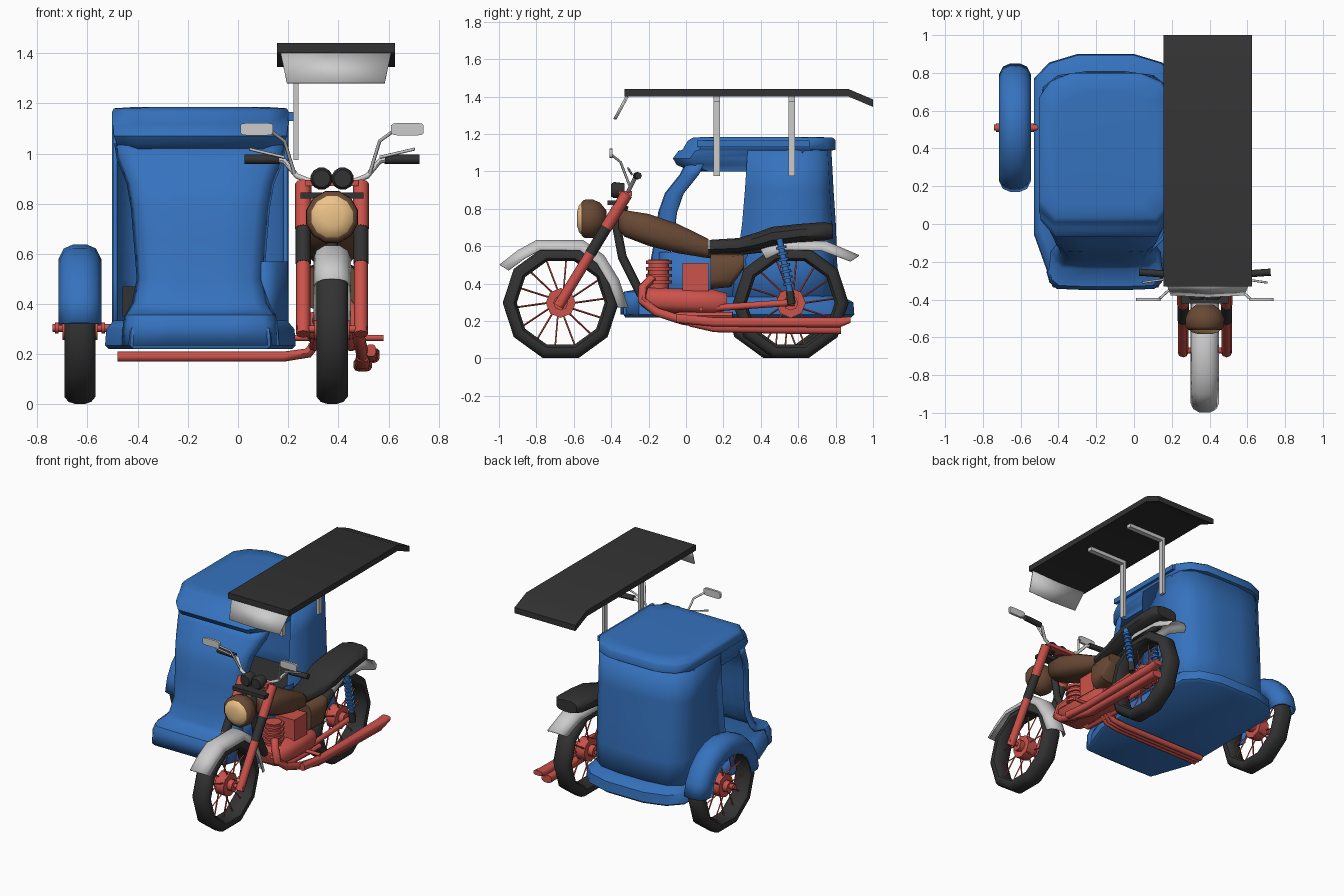
import bpy, bmesh
from math import cos, sin, pi, radians, copysign
from mathutils import Vector as V

if "Cube" in bpy.data.objects:
    bpy.data.objects.remove(bpy.data.objects["Cube"])

def paint(name, *rgb):
    m = bpy.data.materials.new(name)
    m.use_nodes = True
    m.diffuse_color = (*rgb, 1)
    m.node_tree.nodes["Principled BSDF"].inputs["Base Color"].default_value = (*rgb, 1)
    return m

BLUE, RED = paint("blue_paint", .036, .17, .52), paint("red_paint", .6, .085, .07)
BLACK, BROWN = paint("black_rubber", .032, .032, .032), paint("brown_paint", .14, .066, .035)
SILVER, CREAM = paint("silver_metal", .55, .55, .55), paint("lamp_glass", .85, .55, .25)
BIKE, BODY = .375, -.15      # centre planes of motorcycle and sidecar

def finish(name, data, mat, thick=0):
    ob = bpy.data.objects.new(name, data)
    bpy.context.collection.objects.link(ob)
    data.materials.append(mat)
    bpy.ops.object.select_all(action='DESELECT')
    ob.select_set(True)
    bpy.context.view_layer.objects.active = ob
    if ob.type == 'CURVE':
        bpy.ops.object.convert(target='MESH')
    if thick:
        mod = ob.modifiers.new("thickness", 'SOLIDIFY')
        mod.thickness, mod.offset = thick, 0
    bpy.ops.object.shade_smooth_by_angle(angle=radians(46))

def loft(name, rings, mat, closed=True, loop=False, thick=0):
    """Skin a surface over equal-length rows of points."""
    bm = bmesh.new()
    rows = [[bm.verts.new(p) for p in r] for r in rings]
    n = len(rows[0])
    for a, b in list(zip(rows, rows[1:])) + ([(rows[-1], rows[0])] if loop else []):
        for i in range(n if closed else n - 1):
            j = (i + 1) % n
            bm.faces.new((a[i], a[j], b[j], b[i]))
    if closed and not loop:
        bm.faces.new(rows[0][::-1])
        bm.faces.new(rows[-1])
    bmesh.ops.recalc_face_normals(bm, faces=bm.faces)
    me = bpy.data.meshes.new(name)
    bm.to_mesh(me)
    bm.free()
    finish(name, me, mat, thick)

def box(name, x0, x1, y0, y1, z0, z1, mat):
    loft(name, [[(x, y0, z0), (x, y1, z0), (x, y1, z1), (x, y0, z1)] for x in (x0, x1)], mat)

def hull(name, cx, stations, mat, e=.7):
    """Rounded sections (y, low z, high z, half width) joined along y."""
    rings = []
    for y, lo, hi, hw in stations:
        turn = [(cos(a), sin(a)) for a in (pi * (i + .5) / 6 for i in range(12))]
        rings.append([(cx + hw * copysign(abs(c) ** e, c), y,
                       (lo + hi) / 2 + (hi - lo) / 2 * copysign(abs(s) ** e, s)) for c, s in turn])
    loft(name, rings, mat)

def round_hull(name, x, z, stations, mat):
    hull(name, x, [(y, z - r, z + r, r) for y, r in stations], mat, 1)

def tubes(name, paths, r, mat, res=2):
    cu = bpy.data.curves.new(name, 'CURVE')
    cu.dimensions, cu.bevel_depth, cu.bevel_resolution, cu.use_fill_caps = '3D', r, res, True
    for pts in paths:
        sp = cu.splines.new('POLY')
        sp.points.add(len(pts) - 1)
        for p, q in zip(sp.points, pts):
            p.co = (*q, 1)
    finish(name, cu, mat)

def around(half, c, a0, a1, n):
    """Mirrored half profile (x offset, radius) turned about an x axis through c."""
    profile = half + [(-d, r) for d, r in reversed(half)]
    return [[(c[0] + d, c[1] + r * cos(a), c[2] + r * sin(a)) for d, r in profile]
            for a in (a0 + (a1 - a0) * i / n for i in range(n + 1))]

# Wheels: ten-sided tyres, hubs and wire spokes
def wheel(name, c):
    tyre = [(-.04, .235), (-.06, .25), (-.0625, .28), (-.045, .302), (-.02, .31)]
    loft(name + "_tyre", around(tyre, c, 0, 2 * pi, 10)[:-1], BLACK, loop=True)
    for part, r, w in (("hub", .08, .035), ("hub_core", .04, .07)):
        tubes(f"{name}_{part}", [[(c[0] - w, *c[1:]), (c[0] + w, *c[1:])]], r, RED)
    spokes = []
    for i in range(14):
        a, d = pi * i / 7, .025 * (-1) ** i
        spokes.append([(c[0] + d, c[1] + .07 * cos(a), c[2] + .07 * sin(a)),
                       (c[0], c[1] + .245 * cos(a + .1), c[2] + .245 * sin(a + .1))])
    tubes(name + "_spokes", spokes, .005, RED, 0)

FRONT, REAR, SIDE = (BIKE, -.67, .297), (BIKE, .56, .297), (-.63, .51, .297)
for nm, centre in (("front_wheel", FRONT), ("rear_wheel", REAR), ("sidecar_wheel", SIDE)):
    wheel(nm, centre)
tubes("sidecar_axle", [[(-.74, .51, .305), (-.3, .51, .305)]], .016, RED)
tubes("axle_caps", [[(x, .51, .305), (x + .015, .51, .305)] for x in (-.73, -.545)], .022, RED)
loft("sidecar_fender", around([(-.078, .22), (-.08, .28), (-.06, .32), (-.025, .335)],
                              SIDE, .08, pi - .08, 10), BLUE, closed=False, thick=.012)

# Motorcycle mudguards
def mudguard(name, path, c):
    rows = []
    for p in (V((BIKE, y, z)) for y, z in path):
        inward = (V(c) - p).normalized()
        rows.append([p + V((d, 0, 0)) + inward * k for d, k in
                     ((-.072, .055), (-.06, .02), (-.03, 0), (.03, 0), (.06, .02), (.072, .055))])
    loft(name, rows, SILVER, closed=False, thick=.006)

mudguard("front_mudguard", [(-.995, .5), (-.9, .575), (-.8, .63), (-.55, .63),
                            (-.44, .55), (-.36, .42), (-.31, .27)], FRONT)
mudguard("rear_mudguard", [(.4, .58), (.52, .635), (.75, .625), (.925, .55)], REAR)

# Sidecar floor and roof share a plan with cut corners
def both_sides(half, z):
    return [(BODY + x, y, z) for x, y in half] + [(BODY - x, y, z) for x, y in reversed(half)]

def plan(hw, yf, yb, z, fx, fy, bx):
    return both_sides([(hw - fx, yf), (hw, yf + fy), (hw, yb - .13), (hw - bx * .35, yb - .045), (hw - bx, yb)], z)

loft("sidecar_floor", [plan(hw, yf, yb, z, .1, .28, .23) for hw, yf, yb, z in
                       ((.365, -.325, .885, .22), (.38, -.335, .9, .235), (.375, -.335, .895, .3),
                        (.345, -.3, .83, .335))], BLUE)
loft("sidecar_roof", [plan(hw, yf, yb, z, .08, .09, .17) for hw, yf, yb, z in
                      ((.325, .03, .745, 1.0), (.333, -.05, .75, 1.035), (.345, -.07, .75, 1.07),
                       (.348, -.04, .755, 1.11), (.353, -.02, .8, 1.115), (.353, .01, .8, 1.165),
                       (.345, .035, .785, 1.18), (.27, .1, .7, 1.185))], BLUE)

# Rear shell wraps the passenger seat
loft("sidecar_rear_shell", [
    both_sides([(.34, yf), (.343, .62 * k), (.325, .72 * k), (.25, .78 * k), (.1, .8 * k)], z)
    for z, yf, k in ((.28, .24, 1), (.5, .27, 1), (.72, .3, .99), (.9, .315, .975), (1.12, .33, .96))],
     BLUE, closed=False, thick=.018)

# Front panel narrows at the waist and kicks out into a toe
loft("sidecar_front_panel", [
    both_sides([(hw, y + .085), (hw - .015, y + .03), (hw - .05, y), (hw * .4, y - .005)], z)
    for y, z, hw in ((.01, 1.04, .335), (-.02, .98, .325), (-.1, .88, .285), (-.135, .78, .268),
                     (-.15, .66, .258), (-.18, .5, .245), (-.205, .4, .265), (-.23, .365, .285),
                     (-.32, .35, .295), (-.335, .32, .3), (-.335, .235, .305))],
     BLUE, closed=False, thick=.018)
loft("sidecar_low_side", [[(.09, -.14, z), (.15, -.08, z), (.19, .05, z), (.192, .33, z)]
                          for z in (.26, .57)], BLUE, closed=False, thick=.015)
box("passenger_seat", -.46, .16, .25, .7, .35, .47, BLACK)
box("roof_side_rail", .2, .222, .06, .66, 1.13, 1.165, BLUE)
tubes("sidecar_tie_rails", [[(-.48, y, .19), (.18, y, .19), (.28, y, .205), (.33, y, .27)]
                            for y in (.055, .085, .115)], .02, RED)

# Canopy with front flap and posts
canopy = [(-.33, 1.4), (-.33, 1.44), (.87, 1.44), (1, 1.385), (1, 1.345), (.87, 1.4)]
loft("canopy", [[(x, y, z) for y, z in canopy] for x in (.155, .625)], BLACK)
loft("canopy_flap", [[(.39 - w, y, z), (.39, y - .01, z), (.39 + w, y, z)] for w, y, z in
                     ((.22, -.31, 1.4), (.195, -.375, 1.28))], SILVER, closed=False, thick=.008)
for y in (.165, .565):
    box("canopy_post", .222, .242, y - .018, y + .018, .975, 1.4, SILVER)
    box("canopy_crossbar", .222, .52, y - .018, y + .018, 1.375, 1.4, SILVER)

# Tank, saddle, side covers, lamp and gauges
hull("fuel_tank", BIKE, [(-.36, .69, .78, .05), (-.33, .65, .795, .09), (-.2, .6, .775, .115),
                         (-.04, .56, .72, .105), (.12, .535, .64, .07)], BROWN)
hull("saddle", BIKE, [(.125, .56, .635, .07), (.28, .565, .645, .1), (.38, .58, .675, .115), (.46, .6, .705, .12),
                      (.6, .62, .72, .12), (.74, .63, .73, .11), (.785, .64, .72, .08)], BLACK)
hull("side_cover", BIKE, [(.13, .37, .56, .1), (.24, .38, .56, .12), (.31, .48, .56, .1)], BROWN, .5)
round_hull("headlight_shell", BIKE, .747, [(-.56, .09), (-.545, .105), (-.5, .107), (-.46, .09), (-.425, .045)], BROWN)
round_hull("headlight_lens", BIKE, .747, [(-.582, .04), (-.572, .075), (-.555, .09)], CREAM)
box("lower_fork_bridge", .25, .5, -.42, -.35, .82, .845, BLACK)
box("upper_fork_bridge", .27, .48, -.36, -.29, .87, .895, RED)

# Engine, frame and exhaust
box("engine_block", .3, .45, -.02, .12, .28, .51, RED)
hull("crankcase", BIKE, [(-.24, .28, .36, .07), (-.2, .25, .38, .11), (.15, .23, .37, .11), (.22, .26, .35, .08)], RED)
tubes("cylinder", [[(BIKE, -.145, .34), (BIKE, -.145, .53)]], .055, RED)
tubes("cooling_fins", [[(BIKE, -.145, z), (BIKE, -.145, z + .018)] for z in (.4, .435, .47, .505)], .07, RED)
tubes("frame_spine", [[(BIKE, -.33, .82), (BIKE, -.37, .7), (BIKE, -.34, .54), (BIKE, -.24, .34)],
                      [(BIKE, -.35, .72), (BIKE, .12, .56), (BIKE, .7, .62)]], .024, BLACK)
tubes("exhaust_pipe", [[(.41, -.18, .43), (.45, -.23, .38), (.47, -.235, .31),
                        (.485, -.16, .25), (.495, -.02, .205), (.5, .1, .185)]], .025, RED)
hull("muffler_lower", .497, [(.02, .17, .22, .025), (.15, .14, .195, .03), (.6, .13, .19, .033), (.83, .13, .185, .038)], RED)
hull("muffler_upper", .53, [(-.05, .19, .24, .02), (.15, .17, .22, .025), (.82, .165, .22, .035), (.88, .19, .225, .035)], RED)
tubes("foot_pegs", [[(.22, .08, .265), (.58, .08, .265)]], .012, RED)

# Fork, controls and suspension: one of each per side
for s in (-1, 1):
    def at(dx, y, z):
        return (BIKE + s * dx, y, z)
    def fork(z):
        return at(.115, -.67 + (z - .3) * .61, z)
    tubes("fork_slider", [[fork(.28), fork(.58)]], .028, RED)
    tubes("fork_boot", [[fork(.56), fork(.71)]], .03, BLACK)
    tubes("fork_upper", [[fork(.7), fork(.88)]], .032, RED)
    tubes("front_axle", [[at(0, -.67, .3), at(.14, -.67, .3)]], .015, RED)
    tubes("handlebar", [[at(0, -.31, .89), at(.09, -.31, .89), at(.14, -.3, .91),
                         at(.19, -.27, .97), at(.22, -.265, .975)]], .011, SILVER)
    tubes("grip", [[at(.21, -.265, .977), at(.348, -.255, .977)]], .019, BLACK)
    tubes("lever", [[at(.19, -.29, .985), at(.33, -.31, 1.018)]], .006, SILVER)
    tubes("mirror_stem", [[at(.15, -.3, .92), at(.19, -.35, 1.05), at(.245, -.4, 1.09)]], .007, SILVER)
    hull("mirror", BIKE + s * .3, [(-.408, 1.072, 1.122, .065), (-.392, 1.072, 1.122, .065)], SILVER, .35)
    round_hull("gauge", BIKE + s * .042, .9, [(-.4, .035), (-.385, .045), (-.33, .038)], BLACK)
    tubes("lower_frame", [[at(.06, -.24, .34), at(.07, -.1, .23), at(.08, .25, .23)]], .018, RED)
    tubes("swingarm", [[at(.08, .15, .27), at(.09, .58, .3)]], .018, RED)
    tubes("shock_body", [[at(.115, .5, .64), at(.115, .565, .31)]], .017, BLUE)
    coils = [(.508 + .0065 * i, .6 - .032 * i) for i in range(7)]
    tubes("shock_coils", [[at(.115, y, z), at(.115, y + .003, z - .014)] for y, z in coils], .028, BLUE)
    tubes("shock_mount", [[at(.115, .555, .36), at(.115, .565, .29)]], .022, BLACK)
